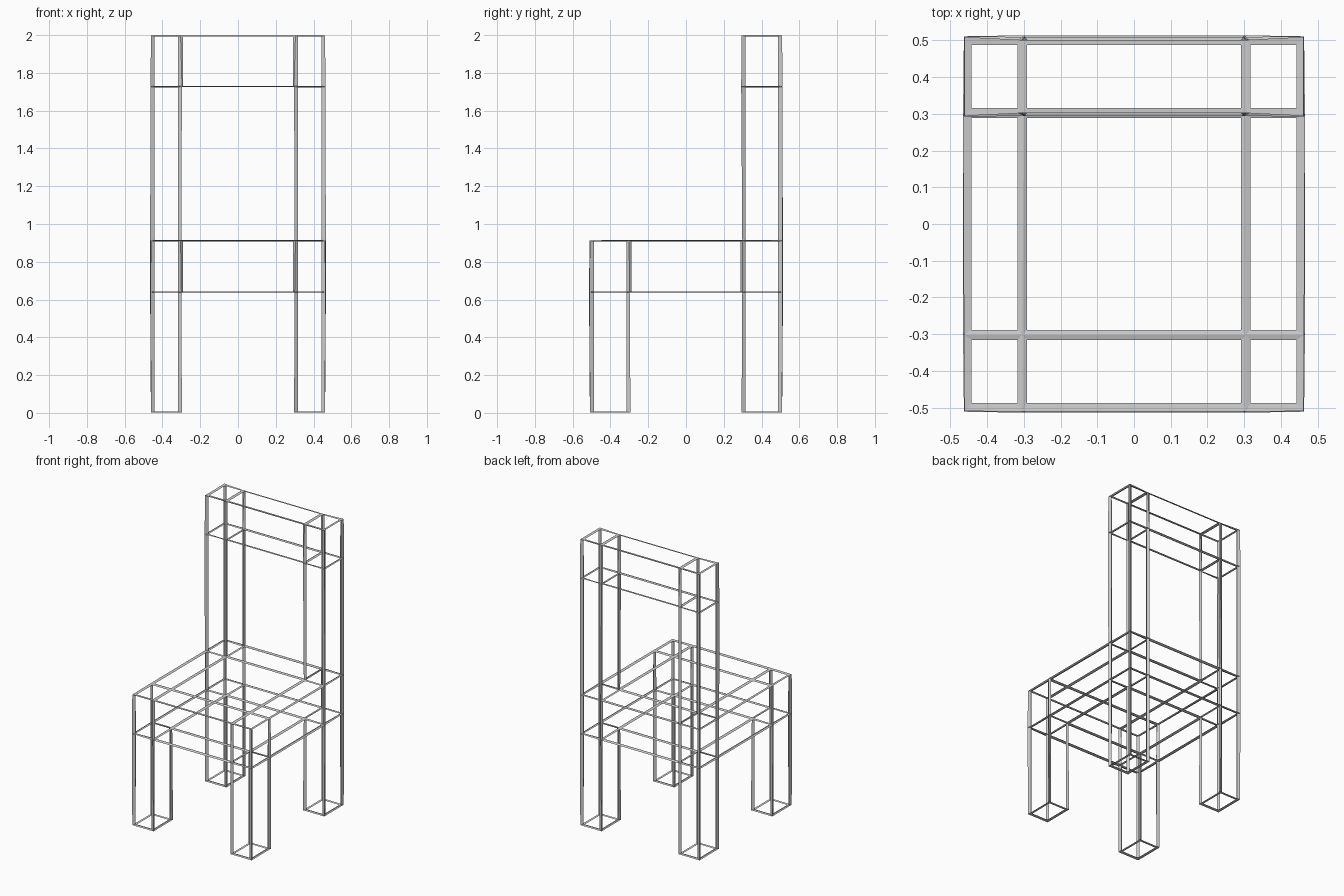
import bpy, bmesh
from mathutils import Vector

if "Cube" in bpy.data.objects:
    bpy.data.objects.remove(bpy.data.objects["Cube"])

# Grid levels that divide the chair into box cells
XS = [-0.454, -0.304, 0.304, 0.454]
YS = [-0.501, -0.302, 0.302, 0.501]
ZS = [0.003, 0.64, 0.911, 1.727, 1.997]
SCALE = Vector((0.454, 0.501, 0.136))   # stretched block: wires are thin in z
CENTRE_Z = 0.7755

cells = set()
cells |= {(i, j, 0) for i in (0, 2) for j in (0, 2)}          # legs
cells |= {(i, j, 1) for i in range(3) for j in range(3)}      # seat
cells |= {(i, 2, k) for i in (0, 2) for k in (2, 3)}          # back posts
rail = (1, 2, 3)                                              # top rail

bm = bmesh.new()
verts = {}


def vert(key):
    if key not in verts:
        i, j, k = key
        verts[key] = bm.verts.new((XS[i] / SCALE.x, YS[j] / SCALE.y,
                                   (ZS[k] - CENTRE_Z) / SCALE.z))
    return verts[key]


def cell_face(cell, axis, side, outward=True):
    u, v = (axis + 1) % 3, (axis + 2) % 3
    ring = []
    for du, dv in ((0, 0), (1, 0), (1, 1), (0, 1)):
        key = list(cell)
        key[axis] += side
        key[u] += du
        key[v] += dv
        ring.append(vert(tuple(key)))
    bm.faces.new(ring if bool(side) == outward else ring[::-1])


# Outer skin of seat, legs and posts: a quad wherever a cell meets empty space
solid = cells | {rail}
for cell in sorted(cells):
    for axis in range(3):
        for side in (0, 1):
            near = list(cell)
            near[axis] += 1 if side else -1
            if tuple(near) not in solid:
                cell_face(cell, axis, side)

# Rail spans the two posts as an inward-facing sleeve
for axis in (1, 2):
    for side in (0, 1):
        cell_face(rail, axis, side, outward=False)

bm.normal_update()
mesh = bpy.data.meshes.new("chair_frame")
bm.to_mesh(mesh)
bm.free()

chair = bpy.data.objects.new("chair_frame", mesh)
bpy.context.collection.objects.link(chair)
chair.scale = SCALE
chair.location.z = CENTRE_Z

# Turn the skin's edges into bars
wire = chair.modifiers.new("bars", 'WIREFRAME')
wire.thickness = 0.055
wire.offset = 0.0
wire.use_even_offset = True
wire.use_replace = True
